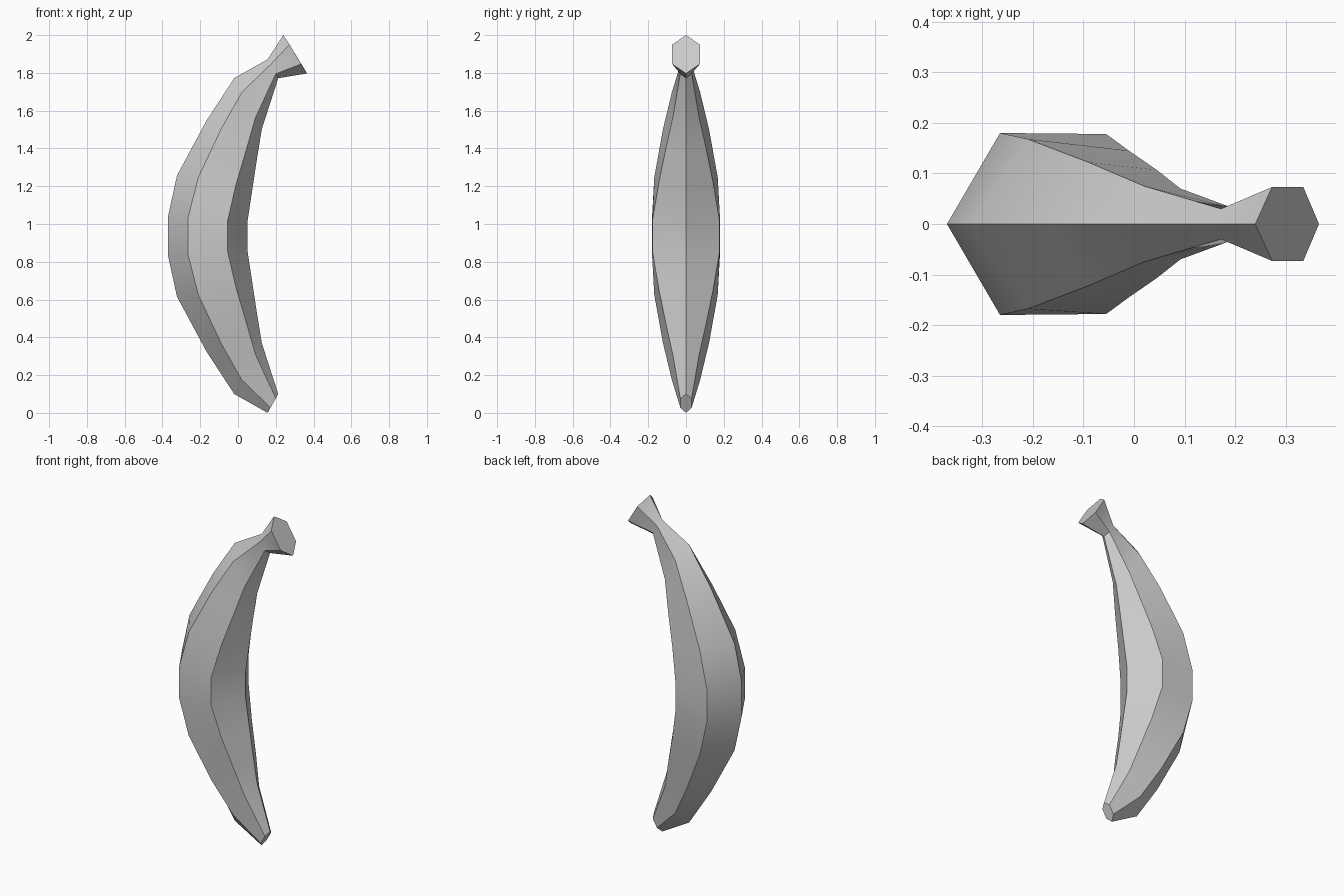
import bpy, bmesh, math

if "Cube" in bpy.data.objects:
    bpy.data.objects.remove(bpy.data.objects["Cube"])

# Hexagonal sections: (outer ridge xz), (outer side xyz), (inner side xyz), (inner ridge xz)
lower = [
    ((0.157, 0.00), (0.172, 0.03, 0.028), (0.20, 0.03, 0.077), (0.213, 0.10)),
    ((-0.02, 0.10), (0.02, 0.075, 0.175), (0.092, 0.07, 0.31), (0.126, 0.37)),
    ((-0.167, 0.325), (-0.09, 0.122, 0.37), (0.045, 0.107, 0.475), (0.10, 0.53)),
    ((-0.323, 0.615), (-0.21, 0.168, 0.625), (-0.01, 0.145, 0.66), (0.078, 0.675)),
    ((-0.37, 0.83), (-0.265, 0.18, 0.84), (-0.055, 0.178, 0.855), (0.05, 0.86)),
]
TOP = 1.872  # the body is mirrored about its mid height


def hexagon(section, flip=False):
    (ox, oz), (ux, uy, uz), (lx, ly, lz), (ix, iz) = section
    pts = [(ox, 0, oz), (ux, uy, uz), (lx, ly, lz),
           (ix, 0, iz), (lx, -ly, lz), (ux, -uy, uz)]
    return [(x, y, TOP - z) for x, y, z in pts] if flip else pts


rings = [hexagon(s) for s in lower] + [hexagon(s, True) for s in reversed(lower)]

# Flared stem end
rings.append(hexagon(((0.24, 2.0), (0.273, 0.073, 1.95),
                      (0.335, 0.073, 1.847), (0.366, 1.797))))

# Skin the sections and cap both ends
bm = bmesh.new()
loops = [[bm.verts.new(p) for p in ring] for ring in rings]
for a, b in zip(loops, loops[1:]):
    for i in range(6):
        j = (i + 1) % 6
        bm.faces.new((a[i], a[j], b[j], b[i]))
bm.faces.new(loops[0])
bm.faces.new(loops[-1])
bmesh.ops.recalc_face_normals(bm, faces=bm.faces)

mesh = bpy.data.meshes.new("banana")
bm.to_mesh(mesh)
bm.free()
banana = bpy.data.objects.new("banana", mesh)
bpy.context.collection.objects.link(banana)

# Smooth along the length, crisp ridges
bpy.context.view_layer.objects.active = banana
banana.select_set(True)
bpy.ops.object.shade_smooth_by_angle(angle=math.radians(35))
